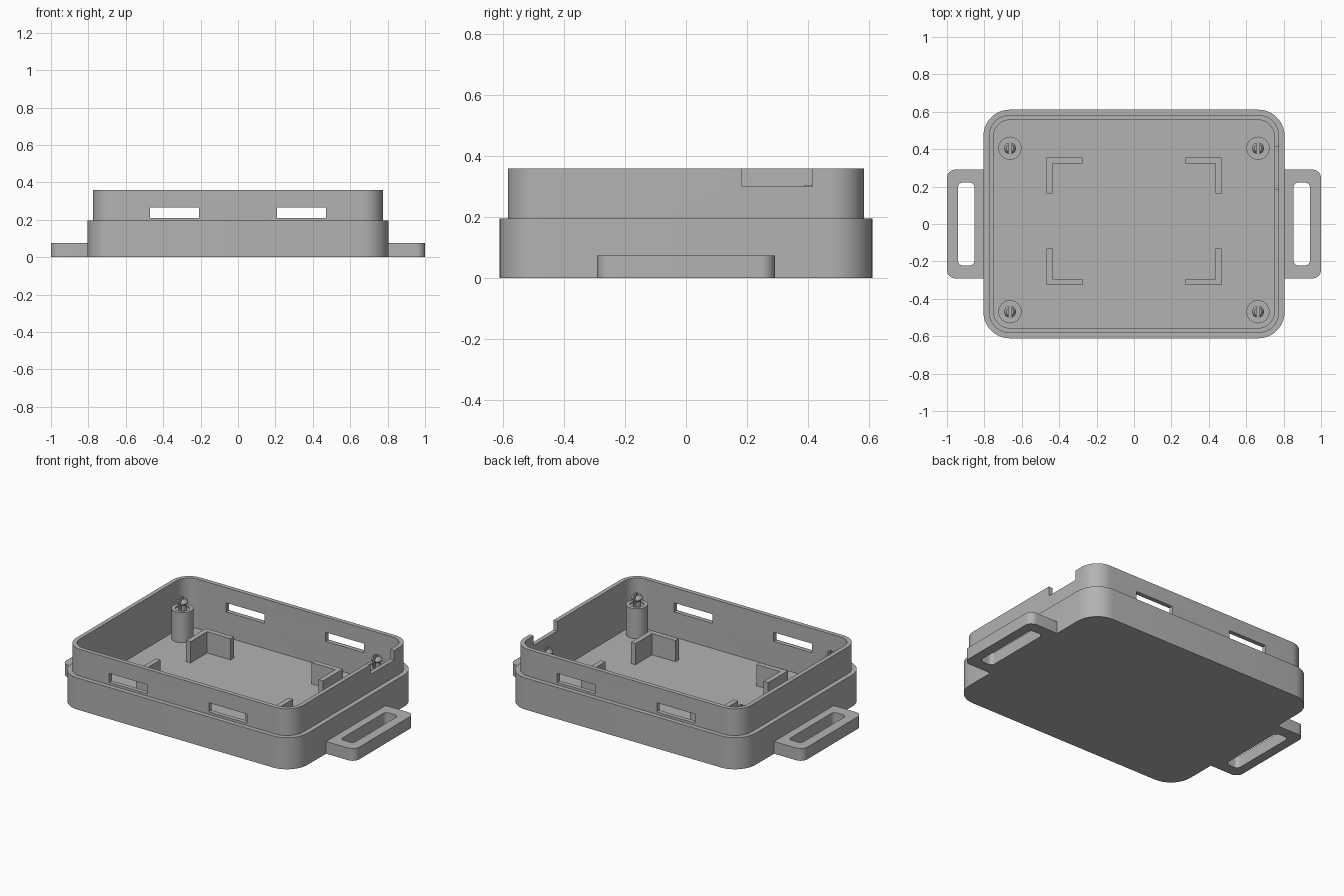
import bpy, bmesh, math

default = bpy.data.objects.get("Cube")
if default:
    bpy.data.objects.remove(default, do_unlink=True)

grey = bpy.data.materials.new("plain grey")
grey.use_nodes = True
colour = (0.45, 0.45, 0.45, 1)
grey.diffuse_color = colour
grey.node_tree.nodes["Principled BSDF"].inputs["Base Color"].default_value = colour


def rounded_loop(hx, hy, r, cx=0, cy=0, seg=10):
    """Outline of a rounded rectangle; a circle when hx = hy = r."""
    pts = []
    for q, (sx, sy) in enumerate([(1, 1), (-1, 1), (-1, -1), (1, -1)]):
        for i in range(seg + 1):
            a = math.pi / 2 * (q + i / seg)
            pts.append((cx + sx * (hx - r) + r * math.cos(a),
                        cy + sy * (hy - r) + r * math.sin(a)))
    return pts


def loft(name, rings, closed=False):
    """Skin a stack of (outline, z) rings, capped or joined end to end."""
    bm = bmesh.new()
    loops = [[bm.verts.new((x, y, z)) for x, y in pts] for pts, z in rings]
    pairs = list(zip(loops, loops[1:]))
    if closed:
        pairs.append((loops[-1], loops[0]))
    else:
        bm.faces.new(loops[0])
        bm.faces.new(loops[-1])
    for a, b in pairs:
        for i in range(len(a)):
            j = (i + 1) % len(a)
            bm.faces.new((a[i], a[j], b[j], b[i]))
    bmesh.ops.remove_doubles(bm, verts=bm.verts, dist=1e-5)
    return finish(name, bm)


def boxes(name, spans):
    """One mesh of boxes, each given as (x0, x1, y0, y1, z0, z1)."""
    bm = bmesh.new()
    for x0, x1, y0, y1, z0, z1 in spans:
        verts = bmesh.ops.create_cube(bm, size=1)["verts"]
        for v in verts:
            v.co = ((x0 + x1) / 2 + v.co.x * (x1 - x0),
                    (y0 + y1) / 2 + v.co.y * (y1 - y0),
                    (z0 + z1) / 2 + v.co.z * (z1 - z0))
    return finish(name, bm)


def finish(name, bm):
    bmesh.ops.recalc_face_normals(bm, faces=bm.faces)
    mesh = bpy.data.meshes.new(name)
    bm.to_mesh(mesh)
    bm.free()
    mesh.materials.append(grey)
    obj = bpy.data.objects.new(name, mesh)
    bpy.context.collection.objects.link(obj)
    return obj


def activate(obj):
    bpy.ops.object.select_all(action='DESELECT')
    obj.select_set(True)
    bpy.context.view_layer.objects.active = obj


def cut(obj, cutter):
    mod = obj.modifiers.new("cut", 'BOOLEAN')
    mod.operation = 'DIFFERENCE'
    mod.solver = 'EXACT'
    mod.object = cutter
    activate(obj)
    bpy.ops.object.modifier_apply(modifier=mod.name)
    bpy.data.objects.remove(cutter, do_unlink=True)


def smooth(obj):
    activate(obj)
    bpy.ops.object.shade_smooth_by_angle(angle=math.radians(30))


FLOOR, STEP, RIM = 0.055, 0.195, 0.36

# Tray: outer wall, stepped lip, cavity and floor in one skin
outer = rounded_loop(0.805, 0.611, 0.14)
lip = rounded_loop(0.776, 0.583, 0.112)
inner = rounded_loop(0.75, 0.556, 0.085)
tray = loft("tray", [(outer, 0), (outer, STEP), (lip, STEP),
                     (lip, RIM), (inner, RIM), (inner, FLOOR)])

# Vent slots through both long walls, notch in the left wall's rim
slots = [(s * 0.34 - 0.131, s * 0.34 + 0.131, t * 0.57 - 0.05, t * 0.57 + 0.05, 0.21, 0.266)
         for s in (-1, 1) for t in (-1, 1)]
notch = (0.7, 0.85, 0.184, 0.414, 0.3, 0.4)
cut(tray, boxes("opening_cutter", slots + [notch]))
smooth(tray)

# Strap loops on the short sides
for side, s in (("left", 1), ("right", -1)):
    edge = rounded_loop(0.12, 0.291, 0.045, s * 0.88)
    hole = rounded_loop(0.044, 0.221, 0.025, s * 0.897)
    smooth(loft(side + "_strap_loop",
                [(edge, 0), (edge, 0.075), (hole, 0.075), (hole, 0)], closed=True))

# Corner posts, each with a split snap pin
post_profile = [(0.062, FLOOR - 0.01), (0.062, 0.24), (0.04, 0.24), (0.04, 0.232)]
pin_profile = [(0.023, 0.22), (0.023, 0.265), (0.032, 0.275), (0.032, 0.283), (0.02, 0.303)]
for side, x in (("left", 0.663), ("right", -0.663)):
    for end, y in (("front", -0.469), ("back", 0.405)):
        def turned(part, profile):
            return loft(f"{end}_{side}_{part}",
                        [(rounded_loop(r, r, r, x, y, 6), z) for r, z in profile])
        smooth(turned("post", post_profile))
        pin = turned("pin", pin_profile)
        cut(pin, boxes("split_cutter", [(x - 0.008, x + 0.008, y - 0.1, y + 0.1, 0.236, 0.4)]))
        smooth(pin)

# L-shaped corner brackets on the floor
for side, s in (("left", 1), ("right", -1)):
    for end, y, t in (("front", -0.325, 1), ("back", 0.355, -1)):
        def span(a, b):
            return tuple(sorted((a, b)))
        z = (FLOOR - 0.01, 0.186)
        across = span(s * 0.276, s * 0.468) + span(y, y + t * 0.032) + z
        along = span(s * 0.437, s * 0.468) + span(y + t * 0.032, y + t * 0.193) + z
        boxes(f"{end}_{side}_bracket", [across, along])
